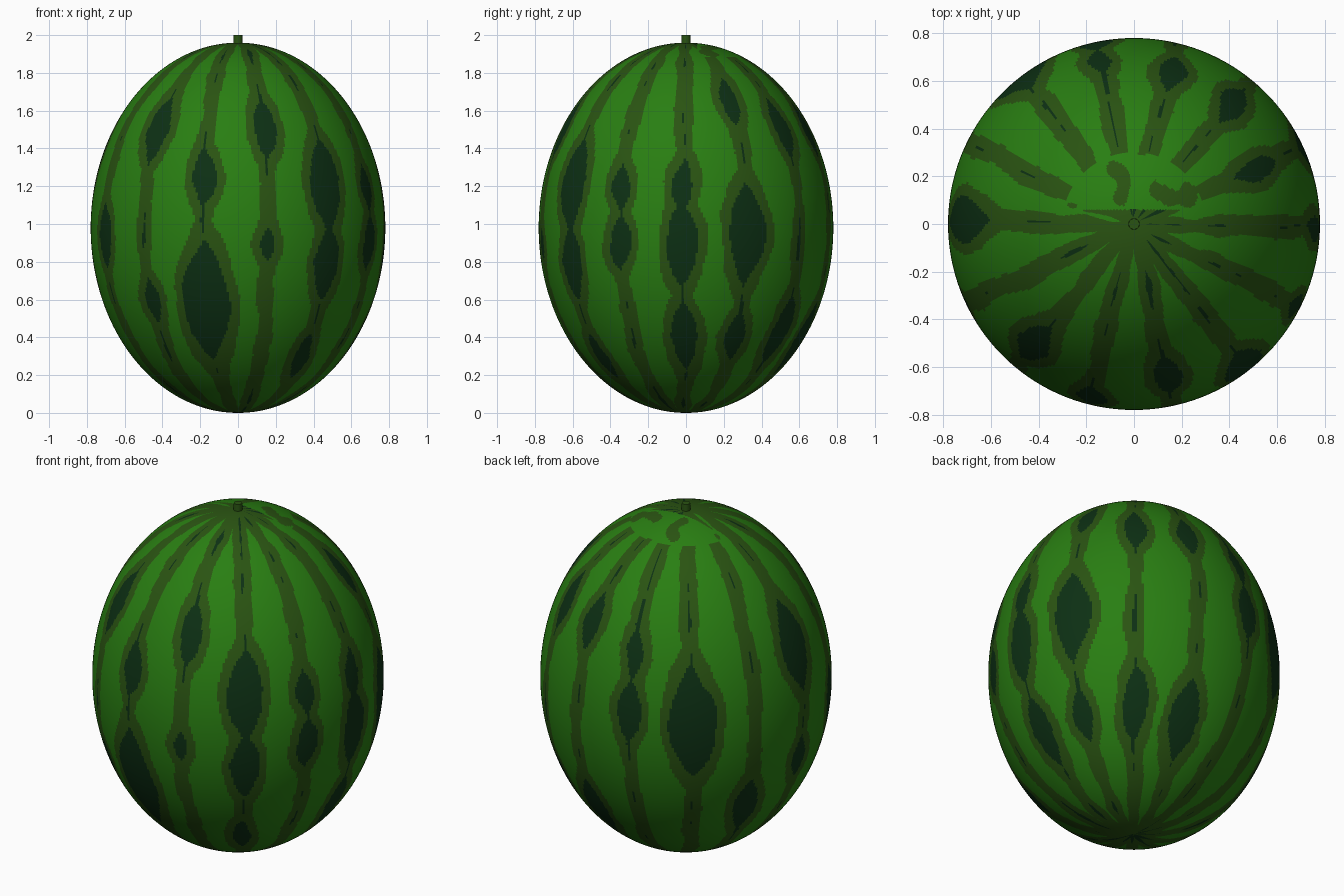
import bpy
import bmesh
import math
from mathutils import Vector, noise

HEIGHT = 1.96          # fruit height without the stem
RADIUS = 0.78
LINE = 0.046           # half width of a plain stripe
FLESH, STRIPE, BLOTCH = range(3)

cube = bpy.data.objects.get("Cube")
if cube:
    bpy.data.objects.remove(cube, do_unlink=True)


def make_material(name, colour):
    mat = bpy.data.materials.new(name)
    mat.use_nodes = True
    mat.diffuse_color = (*colour, 1)
    bsdf = mat.node_tree.nodes["Principled BSDF"]
    bsdf.inputs["Base Color"].default_value = (*colour, 1)
    bsdf.inputs["Roughness"].default_value = 0.7
    return mat


light_green = make_material("light green rind", (0.022, 0.21, 0.006))
olive_green = make_material("olive green stripe", (0.023, 0.088, 0.006))
dark_green = make_material("dark green blotch", (0.004, 0.03, 0.007))

# Dark blotches on each evenly spaced stripe, as height: half width
STRIPES = [
    {0.9: 0.04, 1.5: 0.06},
    {0.3: 0.05, 0.8: 0.08, 1.2: 0.1},
    {0.9: 0.06, 1.2: 0.05},
    {0.4: 0.07, 0.9: 0.09, 1.2: 0.06},
    {0.4: 0.05, 0.95: 0.11, 1.65: 0.05},
    {0.45: 0.07, 1.5: 0.06},
    {0.4: 0.08, 1.5: 0.06},
    {1.1: 0.07, 1.4: 0.05},
    {1.05: 0.13},
    {0.5: 0.07},
    {0.7: 0.05, 1.35: 0.1},
    {0.95: 0.07},
    {0.6: 0.05, 1.5: 0.07},
    {0.6: 0.13, 1.25: 0.06},
]
SPACING = math.tau / len(STRIPES)
FIRST = math.radians(12)


def swelling(blotches, z, stretch):
    """Half width added at height z; blotches are longer than they are wide."""
    return max(0, *(half * (1 - ((z - middle) / (2.5 * half * stretch)) ** 2)
                    for middle, half in blotches.items()))


def rind_colour(p):
    r = math.hypot(p.x, p.y)
    # Stripes break up into spots at the back of the crown
    if p.z > 1.5 and r < 0.3 and p.y > 0.06:
        return STRIPE if noise.noise(p * 11) > 0.22 else FLESH
    azimuth = math.atan2(p.x, -p.y) - FIRST
    ripple = noise.noise(Vector((p.x, p.y, p.z * 0.8)) * 6) + 0.5 * noise.noise(p * 13)
    # Stripes narrow and merge close to the poles
    line = LINE * min(1, 0.55 + r)
    nearest = round(azimuth / SPACING)
    result = FLESH
    for slot in (nearest - 1, nearest, nearest + 1):
        index = slot % len(STRIPES)
        sway = 0.02 * noise.noise(Vector((index * 3.7, 0.5, p.z * 4)))
        distance = abs((azimuth - slot * SPACING) * r + sway) + 0.017 * ripple
        if distance < swelling(STRIPES[index], p.z, 1):
            return BLOTCH
        if distance < line + swelling(STRIPES[index], p.z, 1.25):
            result = STRIPE
    return result


def add_object(name, bm, materials):
    mesh = bpy.data.meshes.new(name)
    bm.to_mesh(mesh)
    bm.free()
    obj = bpy.data.objects.new(name, mesh)
    bpy.context.collection.objects.link(obj)
    for mat in materials:
        mesh.materials.append(mat)
    bpy.ops.object.select_all(action="DESELECT")
    obj.select_set(True)
    bpy.context.view_layer.objects.active = obj
    bpy.ops.object.shade_smooth_by_angle(angle=math.radians(35))


# Fruit: a tall ellipsoid, fine enough for clean stripe edges
bm = bmesh.new()
bmesh.ops.create_uvsphere(bm, u_segments=380, v_segments=230, radius=1)
bmesh.ops.scale(bm, vec=(RADIUS, RADIUS, HEIGHT / 2), verts=bm.verts)
bmesh.ops.translate(bm, vec=(0, 0, HEIGHT / 2), verts=bm.verts)
for face in bm.faces:
    face.material_index = rind_colour(face.calc_center_median())
add_object("melon_rind", bm, [light_green, olive_green, dark_green])

# Stem: a short stub sunk into the crown
bm = bmesh.new()
bmesh.ops.create_cone(bm, cap_ends=True, segments=16, radius1=0.025, radius2=0.023, depth=0.08)
bmesh.ops.translate(bm, vec=(0, 0, HEIGHT), verts=bm.verts)
add_object("stem", bm, [olive_green])
